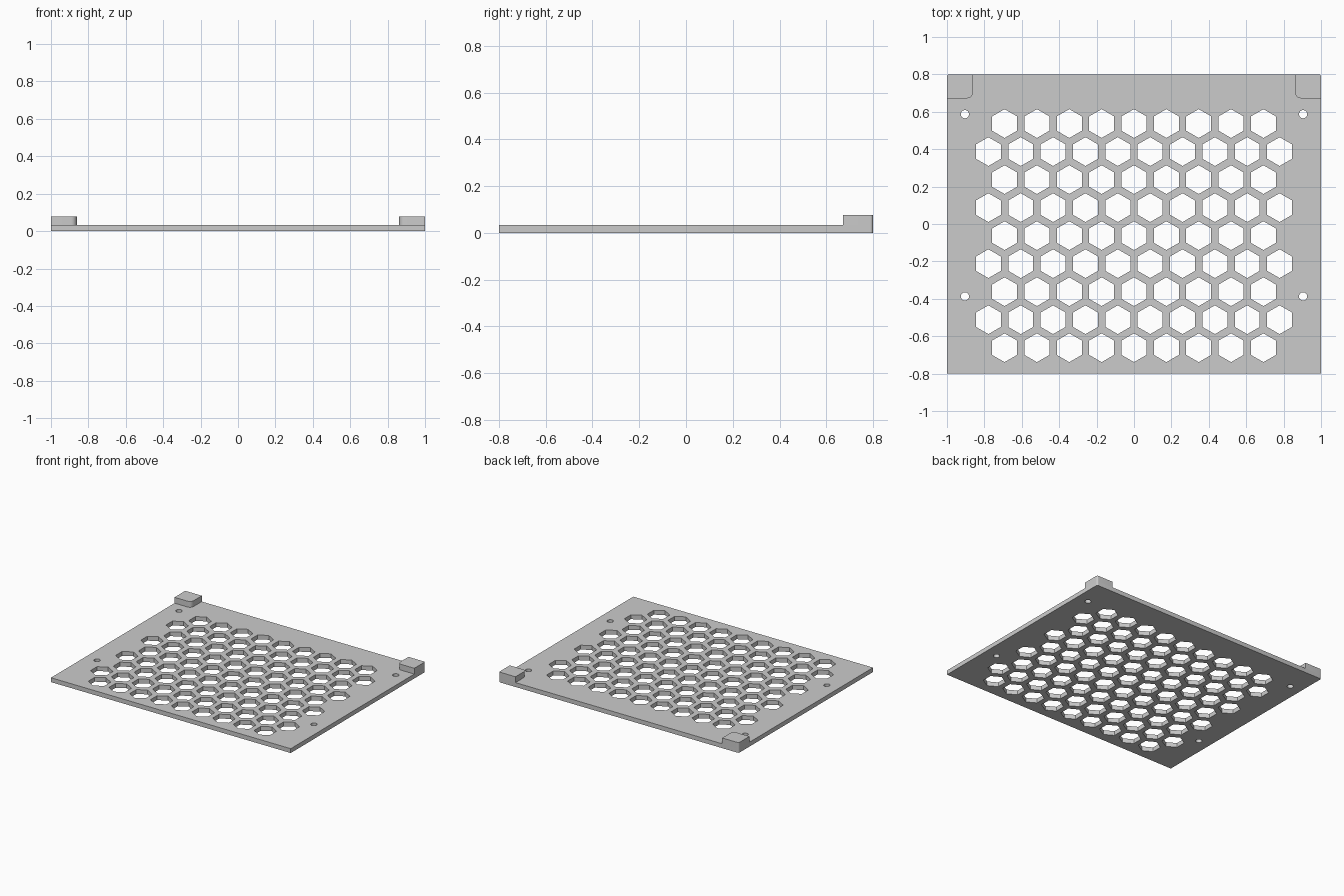
import bpy
from math import cos, sin, pi, sqrt

cube = bpy.data.objects.get("Cube")
if cube:
    bpy.data.objects.remove(cube, do_unlink=True)

PLATE_TOP, TAB_TOP = 0.033, 0.077
HALF_X, HALF_Y = 1.0, 0.8
PITCH = 0.173

grey = bpy.data.materials.new("plain grey")
grey.use_nodes = True
COLOUR = (0.6, 0.6, 0.6, 1)
grey.diffuse_color = COLOUR
grey.node_tree.nodes["Principled BSDF"].inputs["Base Color"].default_value = COLOUR


def ring(cx, cy, radius, sides):
    """Regular polygon with one corner pointing to +y."""
    return [(cx + radius * sin(2 * pi * i / sides),
             cy + radius * cos(2 * pi * i / sides)) for i in range(sides)]


def rounded(cx, cy, radius, start, steps=6):
    """Quarter arc around a centre, starting at an angle in quarter turns."""
    return [(cx + radius * cos((start + i / steps) * pi / 2),
             cy + radius * sin((start + i / steps) * pi / 2)) for i in range(steps + 1)]


def slab(name, outlines, z0, z1):
    """Extrude closed outlines; inner outlines become holes."""
    curve = bpy.data.curves.new(name, "CURVE")
    curve.dimensions = "2D"
    curve.fill_mode = "BOTH"
    curve.extrude = (z1 - z0) / 2
    for points in outlines:
        spline = curve.splines.new("POLY")
        spline.points.add(len(points) - 1)
        for point, (x, y) in zip(spline.points, points):
            point.co = (x, y, 0, 1)
        spline.use_cyclic_u = True
        spline.use_smooth = False
    curve.materials.append(grey)
    obj = bpy.data.objects.new(name, curve)
    obj.location.z = (z0 + z1) / 2
    bpy.context.collection.objects.link(obj)
    bpy.ops.object.select_all(action="DESELECT")
    obj.select_set(True)
    bpy.context.view_layer.objects.active = obj
    bpy.ops.object.convert(target="MESH")
    bpy.ops.object.shade_smooth_by_angle(angle=pi / 7)


# Plate outline with slightly rounded rear corners
R = 0.012
outlines = [[(-HALF_X, -HALF_Y), (HALF_X, -HALF_Y)]
            + rounded(HALF_X - R, HALF_Y - R, R, 0)
            + rounded(-HALF_X + R, HALF_Y - R, R, 1)]

# Honeycomb of vent openings, alternating nine and ten per row
for row in range(9):
    count = 9 + row % 2
    y = 0.537 - row * PITCH * sqrt(3) / 2
    for col in range(count):
        outlines.append(ring((col - (count - 1) / 2) * PITCH, y, 0.077, 6))

# Screw holes
for x in (-0.904, 0.904):
    for y in (0.587, -0.387):
        outlines.append(ring(x, y, 0.022, 24))

slab("vent_plate", outlines, 0, PLATE_TOP)

# Raised tabs on the rear corners, with a rounded inner corner
IN_X, IN_Y, TAB_R = 0.862, 0.672, 0.03
for side, name in ((1, "left_corner_tab"), (-1, "right_corner_tab")):
    shape = ([(HALF_X, IN_Y)] + rounded(HALF_X - R, HALF_Y - R, R, 0)
             + [(IN_X, HALF_Y)] + rounded(IN_X + TAB_R, IN_Y + TAB_R, TAB_R, 2))
    slab(name, [[(side * x, y) for x, y in shape]], PLATE_TOP, TAB_TOP)
